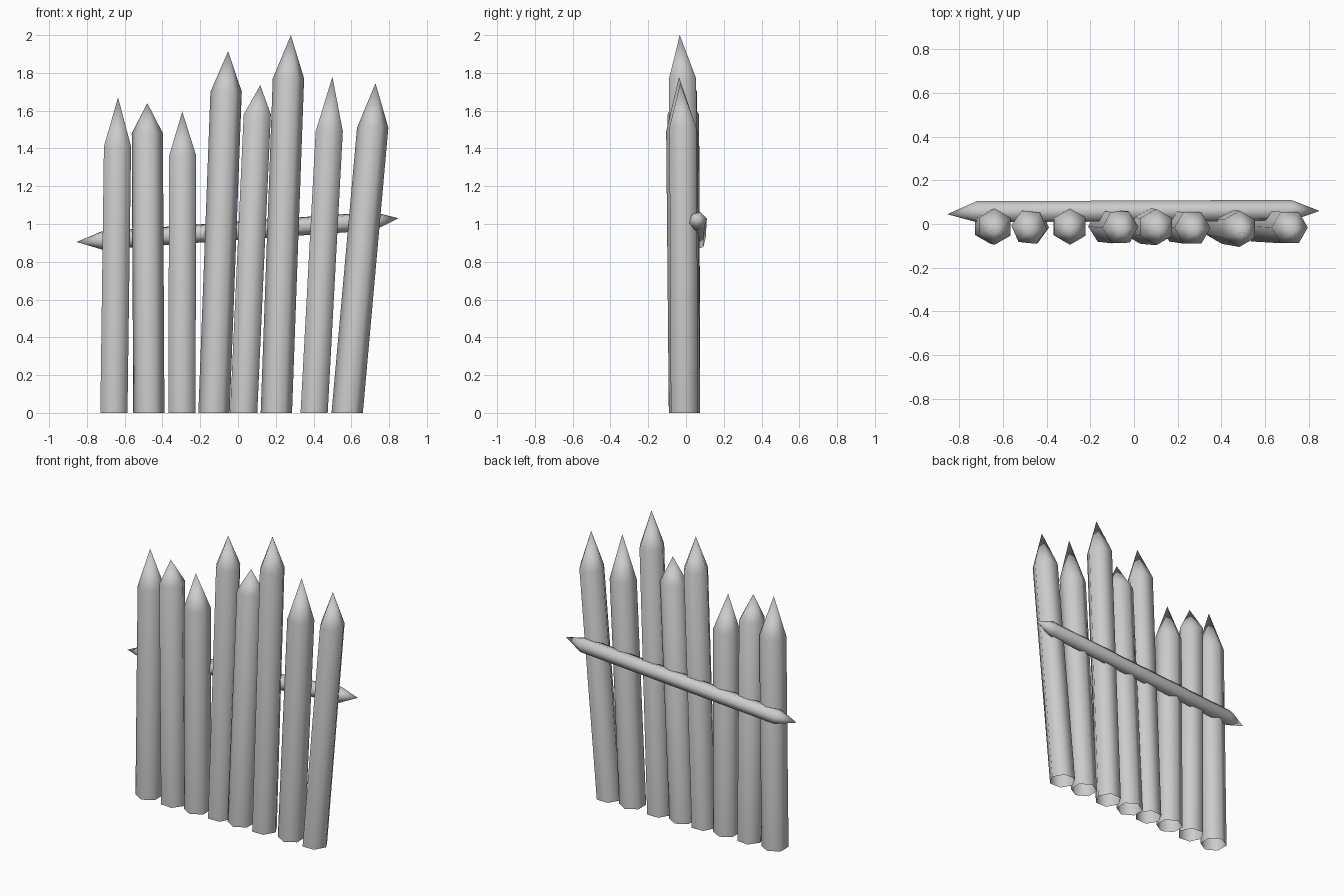
import bpy, bmesh, math
from mathutils import Vector

cube = bpy.data.objects.get("Cube")
if cube:
    bpy.data.objects.remove(cube, do_unlink=True)

gray = bpy.data.materials.new("weathered_gray")
gray.use_nodes = True
gray.diffuse_color = (0.6, 0.6, 0.6, 1)
gray.node_tree.nodes["Principled BSDF"].inputs["Base Color"].default_value = (0.6, 0.6, 0.6, 1)

SIDES = 6


def ring(bm, centre, u, v, radius, turn):
    """One six-sided cross-section in the plane of u and v."""
    angles = [turn + math.tau * i / SIDES for i in range(SIDES)]
    return [bm.verts.new(centre + radius * (math.cos(a) * u + math.sin(a) * v)) for a in angles]


def pole(name, start, end, u, v, radius, turn, tip, start_tip=None):
    """Smooth hexagonal shaft with a pointed end, and a second point if given."""
    bm = bmesh.new()
    a = ring(bm, Vector(start), u, v, radius, turn)
    b = ring(bm, Vector(end), u, v, radius, turn)
    point = bm.verts.new(tip)
    back = bm.verts.new(start_tip) if start_tip else None
    for i in range(SIDES):
        j = (i + 1) % SIDES
        bm.faces.new((a[i], a[j], b[j], b[i]))
        bm.faces.new((b[i], b[j], point))
        if back:
            bm.faces.new((a[j], a[i], back))
    for f in bm.faces:
        f.smooth = True
    mesh = bpy.data.meshes.new(name)
    bm.to_mesh(mesh)
    bm.free()
    mesh.materials.append(gray)
    obj = bpy.data.objects.new(name, mesh)
    bpy.context.collection.objects.link(obj)
    return obj


# Stakes: base x, shoulder x, shoulder z, tip x, tip z, shoulder y, turn in degrees
X, Y, Z = Vector((1, 0, 0)), Vector((0, 1, 0)), Vector((0, 0, 1))
stakes = [
    (-0.657, -0.638, 1.41, -0.635, 1.67, -0.012, 30),
    (-0.472, -0.48, 1.48, -0.48, 1.64, -0.015, -6),
    (-0.297, -0.293, 1.36, -0.295, 1.595, -0.012, 30),
    (-0.127, -0.063, 1.70, -0.052, 1.915, -0.015, 2),
    (0.03, 0.102, 1.58, 0.118, 1.735, -0.014, 30),
    (0.203, 0.267, 1.77, 0.28, 2.0, -0.018, 0),
    (0.403, 0.483, 1.49, 0.5, 1.78, -0.022, 30),
    (0.578, 0.713, 1.51, 0.728, 1.745, -0.016, 0),
]
for n, (bx, sx, sz, tx, tz, sy, deg) in enumerate(stakes, 1):
    pole(f"stake_{n}", (bx, -0.008, 0), (sx, sy, sz), X, Y, 0.083,
         math.radians(deg), (tx, sy - 0.015, tz))

# Cross rail behind the stakes, pointed at both ends
pole("cross_rail", (-0.72, 0.056, 0.913), (0.72, 0.062, 1.015), Y, Z, 0.05,
     math.radians(15), (0.85, 0.06, 1.03), (-0.855, 0.045, 0.905))
